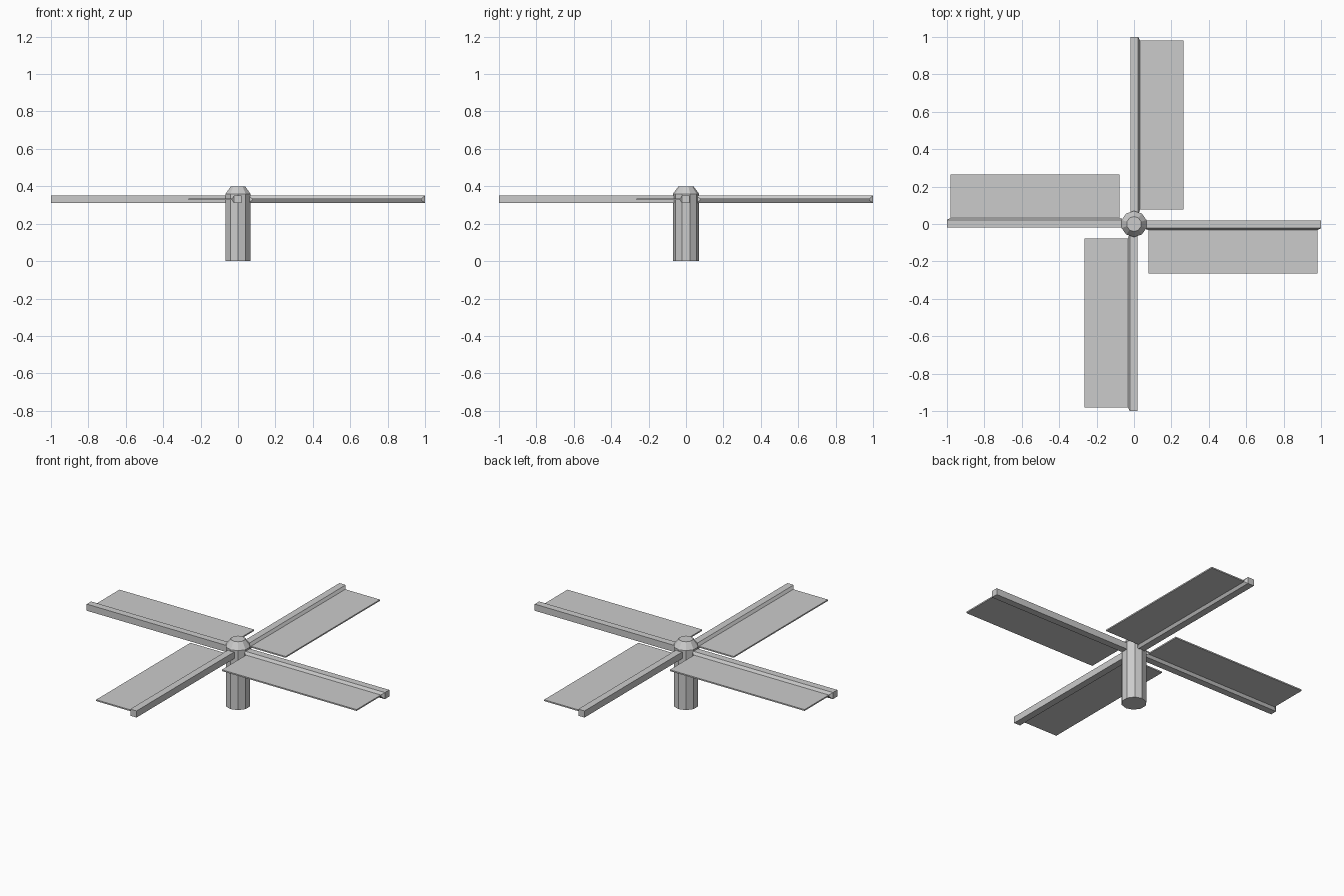
import bpy, bmesh, math

if "Cube" in bpy.data.objects:
    bpy.data.objects.remove(bpy.data.objects["Cube"])

SIDES = 10


def make_object(name, bm):
    bmesh.ops.recalc_face_normals(bm, faces=bm.faces)
    mesh = bpy.data.meshes.new(name)
    bm.to_mesh(mesh)
    bm.free()
    obj = bpy.data.objects.new(name, mesh)
    bpy.context.collection.objects.link(obj)
    return obj


def loft(name, rings):
    """Join successive vertex rings and cap both ends."""
    bm = bmesh.new()
    loops = [[bm.verts.new(p) for p in ring] for ring in rings]
    for a, b in zip(loops, loops[1:]):
        n = len(a)
        for i in range(n):
            j = (i + 1) % n
            bm.faces.new((a[i], a[j], b[j], b[i]))
    bm.faces.new(loops[0])
    bm.faces.new(loops[-1])
    return make_object(name, bm)


def hub_ring(radius, z):
    angles = [math.pi / 2 + math.tau * i / SIDES for i in range(SIDES)]
    return [(radius * math.cos(a), radius * math.sin(a), z) for a in angles]


def arm_ring(y, x0, x1, half_z):
    z = 0.33
    return [(x0, y, z - half_z), (x1, y, z - half_z),
            (x1, y, z + half_z), (x0, y, z + half_z)]


# Central post with a chamfered cap
loft("hub_post", [hub_ring(0.07, 0), hub_ring(0.07, 0.36), hub_ring(0.04, 0.40)])

# Square spar whose side tapers into a thin flat blade, repeated four times
arm = loft("spar_and_blade_1", [
    arm_ring(0.02, 0.05, 1.0, 0.02),
    arm_ring(-0.022, 0.05, 1.0, 0.02),
    arm_ring(-0.033, 0.077, 0.98, 0.004),
    arm_ring(-0.265, 0.077, 0.98, 0.004),
])
for i in range(1, 4):
    copy = bpy.data.objects.new(f"spar_and_blade_{i + 1}", arm.data)
    copy.rotation_euler.z = i * math.pi / 2
    bpy.context.collection.objects.link(copy)
